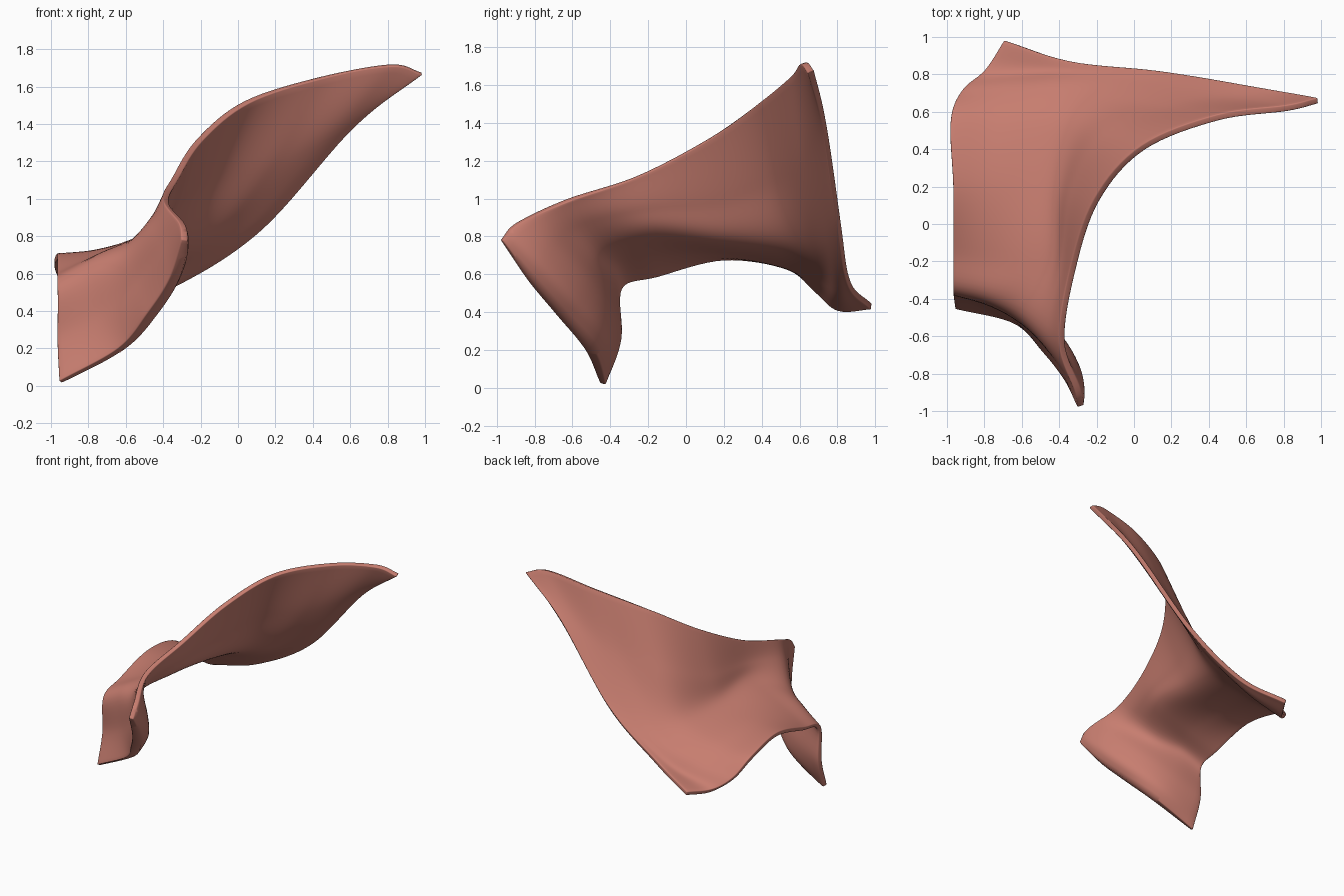
import bpy
import math
from mathutils import Vector

if "Cube" in bpy.data.objects:
    bpy.data.objects.remove(bpy.data.objects["Cube"])

# Control rows of the draped sheet, front edge to back edge.
# Each row runs from the raised rim to the low left edge.
ROWS = [
    [(-.285, -.975, .78), (-.355, -.83, .57), (-.47, -.68, .39), (-.63, -.52, .20), (-.95, -.44, .02)],
    [(-.30, -.89, .87), (-.39, -.75, .73), (-.53, -.58, .54), (-.71, -.45, .38), (-.96, -.36, .25)],
    [(-.385, -.63, .99), (-.46, -.57, .87), (-.60, -.46, .72), (-.78, -.39, .63), (-.96, -.35, .53)],
    [(-.33, -.25, 1.12), (-.375, -.22, .95), (-.46, -.20, .82), (-.73, -.18, .70), (-.96, -.15, .60)],
    [(-.20, .13, 1.32), (-.32, .17, .99), (-.43, .19, .79), (-.73, .20, .715), (-.965, .20, .69)],
    [(.05, .41, 1.52), (-.15, .47, 1.10), (-.34, .51, .77), (-.70, .52, .66), (-.98, .54, .64)],
    [(.45, .57, 1.65), (.17, .62, 1.18), (-.19, .68, .755), (-.59, .71, .575), (-.92, .70, .51)],
    [(.82, .62, 1.715), (.48, .69, 1.33), (.02, .77, .81), (-.43, .80, .53), (-.80, .81, .42)],
    [(.985, .66, 1.67), (.62, .73, 1.395), (.13, .81, .85), (-.33, .865, .55), (-.69, .98, .43)],
]
THIN, THICK = 0.035, 0.125


def smooth_line(points, steps):
    """Smooth curve through the points."""
    p = [Vector(q) for q in points]
    p = [p[0] * 2 - p[1]] + p + [p[-1] * 2 - p[-2]]
    out = []
    for i in range(1, len(p) - 2):
        a, b, c, d = p[i - 1:i + 3]
        for k in range(steps):
            t = k / steps
            out.append(0.5 * (2 * b + (c - a) * t + (2 * a - 5 * b + 4 * c - d) * t * t
                              + (3 * b - a - 3 * c + d) * t ** 3))
    return out + [p[-2]]


# Refine along the rows, then across them
lines = [smooth_line(r, 10) for r in ROWS]
columns = [smooth_line(c, 8) for c in zip(*lines)]
m, n = len(columns), len(columns[0])
verts = [v for c in columns for v in c]
faces = [(i * n + j, i * n + j + 1, (i + 1) * n + j + 1, (i + 1) * n + j)
         for i in range(m - 1) for j in range(n - 1)]

# Sheet object
mesh = bpy.data.meshes.new("draped_sheet")
mesh.from_pydata(verts, [], faces)
mesh.update()
sheet = bpy.data.objects.new("draped_sheet", mesh)
bpy.context.collection.objects.link(sheet)

clay = bpy.data.materials.new("clay_pink")
clay.diffuse_color = (0.57, 0.205, 0.16, 1)
clay.use_nodes = True
clay.node_tree.nodes["Principled BSDF"].inputs["Base Color"].default_value = clay.diffuse_color
mesh.materials.append(clay)

# Move the sheet to its outer skin
normals = [v.normal.copy() for v in mesh.vertices]
for v, nrm in zip(mesh.vertices, normals):
    v.co += nrm * THIN / 2

# The hanging front flap swells behind, thin everywhere else
group = sheet.vertex_groups.new(name="swell")
for i in range(m):
    for j in range(n):
        across = math.sin(math.pi * i / (m - 1)) ** 0.7 if 0 < i < m - 1 else 0
        if j < 4:
            along = math.sin(math.pi / 2 * (0.25 + 0.75 * j / 4))
        else:
            along = 0.5 + 0.5 * math.cos(math.pi * min(1, (j - 4) / 14))
        size = THIN + (THICK - THIN) * across * along
        group.add([i * n + j], size / THICK, 'REPLACE')

# Thickness with a softened rim
solid = sheet.modifiers.new("thickness", 'SOLIDIFY')
solid.thickness = THICK
solid.offset = -1
solid.vertex_group = "swell"
bevel = sheet.modifiers.new("soft_rim", 'BEVEL')
bevel.width = 0.012
bevel.segments = 3
bevel.limit_method = 'ANGLE'
bevel.angle_limit = 1.0

bpy.context.view_layer.objects.active = sheet
sheet.select_set(True)
bpy.ops.object.shade_smooth_by_angle(angle=1.1)
